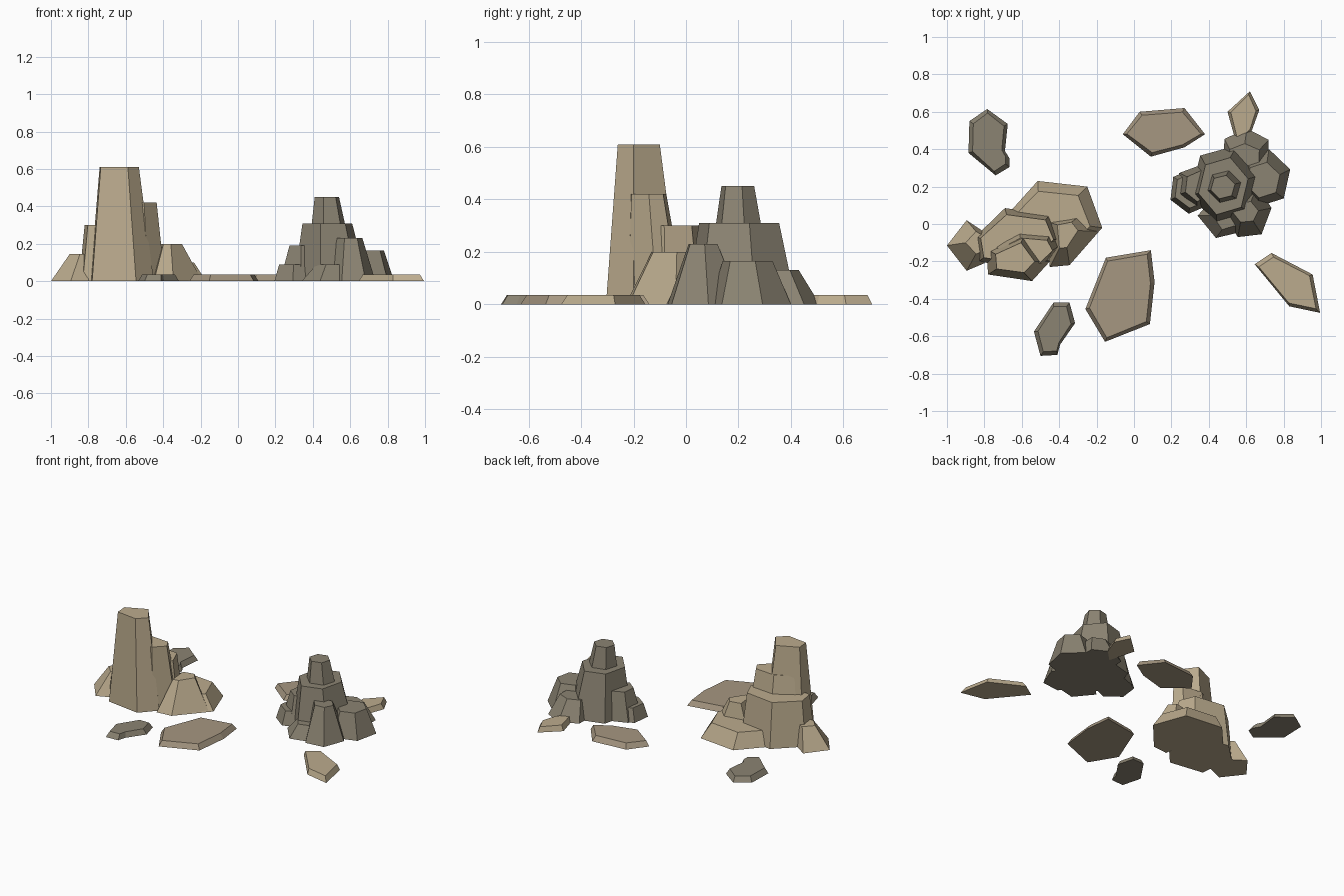
import bpy, bmesh
from math import cos, sin, tau

if "Cube" in bpy.data.objects:
    bpy.data.objects.remove(bpy.data.objects["Cube"])


def material(name, rgb):
    m = bpy.data.materials.new(name)
    m.diffuse_color = (*rgb, 1)
    m.use_nodes = True
    m.node_tree.nodes["Principled BSDF"].inputs["Base Color"].default_value = m.diffuse_color
    return m


TAN = material("tan_stone", (0.50, 0.41, 0.27))
MID = material("mid_stone", (0.38, 0.31, 0.22))
GREY = material("grey_stone", (0.26, 0.23, 0.17))


def bounds(pts):
    xs, ys = zip(*pts)
    return min(xs), max(xs), min(ys), max(ys)


def fit(pts, box):
    """Stretch a polygon so that it fills the box (x0, x1, y0, y1)."""
    a, b, c, d = bounds(pts)
    x0, x1, y0, y1 = box
    return [(x0 + (x - a) / (b - a) * (x1 - x0),
             y0 + (y - c) / (d - c) * (y1 - y0)) for x, y in pts]


def ngon(n, turn, box):
    return fit([(cos(turn + tau * i / n), sin(turn + tau * i / n))
                for i in range(n)], box)


def rock(name, mat, height, base, top_box):
    """Tapered rock: base polygon on the ground, same polygon fitted to top_box."""
    bm = bmesh.new()
    low = [bm.verts.new((x, y, 0)) for x, y in base]
    high = [bm.verts.new((x, y, height)) for x, y in fit(base, top_box)]
    bm.faces.new(low)
    bm.faces.new(high)
    n = len(base)
    for i in range(n):
        j = (i + 1) % n
        bm.faces.new((low[i], low[j], high[j], high[i]))
    bmesh.ops.recalc_face_normals(bm, faces=bm.faces)
    me = bpy.data.meshes.new(name)
    bm.to_mesh(me)
    bm.free()
    me.materials.append(mat)
    bpy.context.collection.objects.link(bpy.data.objects.new(name, me))


def slab(name, mat, base, inset=0.022):
    a, b, c, d = bounds(base)
    rock(name, mat, 0.035, base, (a + inset, b - inset, c + inset, d - inset))


# Loose flat slabs
slab("slab_back", MID, [(-.06, .48), (.03, .60), (.27, .62), (.38, .48), (.27, .41), (.09, .36)])
slab("slab_centre", MID, [(-.15, -.18), (.09, -.14), (.11, -.31), (.085, -.535), (-.155, -.63), (-.26, -.455)])
slab("slab_right", TAN, [(.735, -.155), (.955, -.27), (.995, -.475), (.83, -.44), (.645, -.215)])
slab("slab_front", GREY, [(-.43, -.42), (-.345, -.42), (-.315, -.53), (-.395, -.645),
                          (-.41, -.70), (-.50, -.705), (-.535, -.575)])
slab("slab_left", GREY, [(-.785, .615), (-.675, .535), (-.69, .39), (-.665, .35),
                         (-.665, .305), (-.74, .26), (-.885, .38), (-.88, .55)])
slab("slab_by_cairn", TAN, [(.62, .71), (.67, .61), (.63, .50), (.55, .42), (.50, .60)], 0.018)

# Tall tan outcrop
rock("tower", TAN, .61, [(-.79, -.13), (-.78, -.27), (-.545, -.305), (-.45, -.20), (-.57, -.02)],
     (-.74, -.53, -.26, -.10))
rock("tower_shoulder", TAN, .42, [(-.77, -.10), (-.66, -.24), (-.48, -.22), (-.39, -.11), (-.43, -.02), (-.62, 0)],
     (-.72, -.435, -.22, -.075))
rock("tower_shelf", TAN, .30, [(-.85, -.07), (-.69, .085), (-.45, .05), (-.40, -.08), (-.55, -.25), (-.83, -.20)],
     (-.82, -.43, -.22, .05))
rock("front_ledge", TAN, .20, [(-.45, -.23), (-.345, -.22), (-.19, -.04), (-.28, .05), (-.48, .02)],
     (-.41, -.30, -.13, .01))
rock("back_ledge", TAN, .10, [(-.515, .23), (-.25, .20), (-.17, -.02), (-.345, -.22), (-.55, -.10), (-.65, .08)],
     (-.62, -.235, -.16, .175))
rock("left_foot", TAN, .145, [(-1, -.115), (-.895, .02), (-.79, -.05), (-.80, -.21), (-.895, -.25)],
     (-.90, -.79, -.16, -.04))

# Grey stepped cairn: name, height, sides, turn, base box, top box
for name, h, n, turn, base, top in [
    ("spire", .45, 6, .25, (.36, .64, .07, .34), (.41, .54, .135, .26)),
    ("core", .31, 6, .25, (.30, .69, .0, .42), (.345, .61, .05, .355)),
    ("left_step", .19, 6, .4, (.225, .48, .08, .32), (.275, .42, .12, .285)),
    ("left_foot_rock", .09, 6, .4, (.195, .42, .055, .30), (.22, .40, .085, .275)),
    ("front_buttress", .23, 6, .1, (.48, .735, -.07, .21), (.53, .665, .01, .12)),
    ("front_foot", .09, 5, .6, (.34, .61, -.075, .16), (.42, .56, -.03, .12)),
    ("right_buttress", .165, 6, .3, (.54, .835, .09, .40), (.60, .78, .14, .33)),
    ("back_foot", .13, 6, .5, (.48, .72, .28, .51), (.51, .67, .30, .43)),
]:
    rock("cairn_" + name, GREY, h, ngon(n, turn, base), top)
